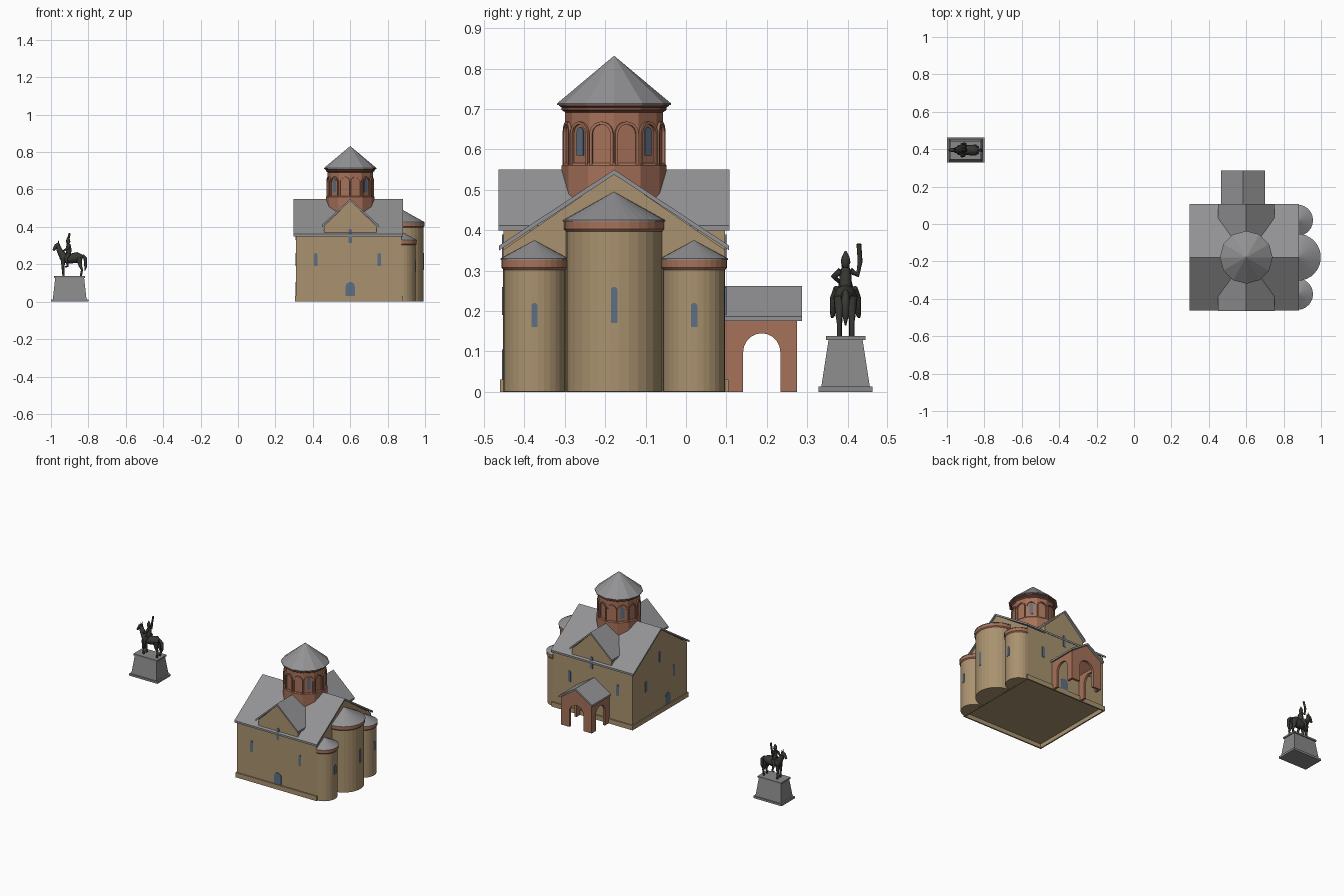
import bpy, bmesh
from math import sin, cos, pi, radians
from mathutils import Vector

if "Cube" in bpy.data.objects:
    bpy.data.objects.remove(bpy.data.objects["Cube"])


def material(name, r, g, b):
    m = bpy.data.materials.new(name)
    m.use_nodes = True
    m.diffuse_color = (r, g, b, 1)
    m.node_tree.nodes["Principled BSDF"].inputs["Base Color"].default_value = (r, g, b, 1)
    return m


SAND = material("sandstone", .40, .29, .16)
SLATE = material("grey roof", .29, .29, .30)
BRICK = material("terracotta", .38, .165, .10)
TRIM = material("dark terracotta", .23, .085, .055)
GLASS = material("blue glass", .11, .16, .23)
STONE = material("pedestal stone", .25, .25, .255)
BRONZE = material("dark bronze", .04, .04, .035)
CY = -.178           # church axis
DRUM = (.6, CY)      # centre of the crossing


def finish(name, bm, mat):
    bmesh.ops.remove_doubles(bm, verts=bm.verts, dist=1e-5)
    bmesh.ops.recalc_face_normals(bm, faces=bm.faces)
    mesh = bpy.data.meshes.new(name)
    bm.to_mesh(mesh)
    bm.free()
    mesh.materials.append(mat)
    ob = bpy.data.objects.new(name, mesh)
    bpy.context.scene.collection.objects.link(ob)
    return ob


def prism(name, mat, profile, d0, d1, angle=0, centre=(0, 0)):
    """Upright profile (sideways, height) extruded along a compass angle."""
    a = radians(angle)
    out, side = Vector((cos(a), sin(a), 0)), Vector((-sin(a), cos(a), 0))
    origin = Vector((*centre, 0))
    bm = bmesh.new()
    ends = [[bm.verts.new(origin + side * u + out * d + Vector((0, 0, z)))
             for u, z in profile] for d in (d0, d1)]
    for ring in ends:
        bm.faces.new(ring)
    n = len(profile)
    for i in range(n):
        j = (i + 1) % n
        bm.faces.new((ends[0][i], ends[0][j], ends[1][j], ends[1][i]))
    return finish(name, bm, mat)


def lathe(name, mat, centre, profile, n, start=0, sweep=360):
    """Faceted turned shape from (radius, height) points."""
    bm = bmesh.new()
    rings = []
    for r, z in profile:
        angles = [radians(start + sweep * i / n) for i in range(n + 1)]
        rings.append([bm.verts.new((centre[0] + r * cos(a), centre[1] + r * sin(a), z)) for a in angles])
    for low, high in zip(rings, rings[1:]):
        for i in range(n):
            bm.faces.new((low[i], low[i + 1], high[i + 1], high[i]))
    bmesh.ops.remove_doubles(bm, verts=bm.verts, dist=1e-5)
    bmesh.ops.holes_fill(bm, edges=[e for e in bm.edges if e.is_boundary and sweep == 360])
    return finish(name, bm, mat)


def block(name, mat, centre, bottom, top, z0, z1, caps=True):
    """Box or tapered block from half sizes at bottom and top."""
    bm = bmesh.new()
    rings = [[bm.verts.new((centre[0] + sx * h[0], centre[1] + sy * h[1], z))
              for sx, sy in ((-1, -1), (1, -1), (1, 1), (-1, 1))]
             for h, z in ((bottom, z0), (top, z1))]
    if caps:
        for ring in rings:
            bm.faces.new(ring)
    for i in range(4):
        j = (i + 1) % 4
        bm.faces.new((rings[0][i], rings[0][j], rings[1][j], rings[1][i]))
    return finish(name, bm, mat)


def arch(u, half, z0, top, n=10):
    spring = top - half
    curve = [(u + half * cos(pi * i / n), spring + half * sin(pi * i / n)) for i in range(n + 1)]
    return [(u + half, z0)] + curve + [(u - half, z0)]


def house(half, z0, eave, ridge):
    return [(-half, z0), (half, z0), (half, eave), (0, ridge), (-half, eave)]


def chevron(half, eave, ridge, t=.012):
    return [(-half, eave - t), (0, ridge - t), (half, eave - t), (half, eave), (0, ridge), (-half, eave)]


def window(name, wall, u, z0, top, half, angle, centre):
    prism(name, GLASS, arch(u, half, z0, top), wall - .004, wall + .003, angle, centre)


# Main hall, cross arm and their roofs
plinth = block("plinth", SAND, (.592, CY), (.287, .283), (.287, .283), 0, .03, caps=False)
solid = plinth.modifiers.new("thickness", "SOLIDIFY")
solid.thickness = .012
prism("hall_walls", SAND, house(.275, .026, .351, .54), .31, .873, 0, (0, CY))
prism("hall_roof", SLATE, chevron(.285, .362, .55), .298, .882, 0, (0, CY))
prism("cross_gable_walls", SAND, house(.14, .33, .404, .54), -.274, .274, 90, DRUM)
prism("cross_roof", SLATE, chevron(.15, .412, .55), -.286, .286, 90, DRUM)

# Wall windows and doors
for side, label in ((-1, "front"), (1, "back")):
    for u in (-.185, .155):
        window(label + "_window", .275, -side * u, .19, .26, .009, 90 * side, DRUM)
    window(label + "_gable_window", .275, 0, .315, .39, .009, 90 * side, DRUM)
    window(label + "_door", .275, 0, .03, .105, .025, 90 * side, DRUM)
for u in (-.14, .14):
    window("end_window", -.31, u, .19, .26, .009, 180, (0, CY))
window("end_gable_window", -.31, 0, .33, .40, .009, 180, (0, CY))
window("end_door", -.31, .08, .03, .105, .025, 180, (0, CY))

# Three apses
for label, y, r, eave, apex, w0, w1 in (("main", CY, .119, .425, .495, .17, .26),
                                        ("front", -.375, .077, .33, .375, .16, .22),
                                        ("back", .02, .077, .33, .375, .16, .22)):
    c = (.873, y)
    n = 15
    rim = r + .007
    low = eave - .028
    half_turn = dict(n=n, start=-90, sweep=180)
    lathe(label + "_apse_wall", SAND, c, [(0, .001), (r, .001), (r, low)], **half_turn)
    lathe(label + "_apse_cornice", TRIM if r < 0 else BRICK, c,
          [(r, low), (rim - .002, low + .006), (rim - .002, eave)], **half_turn)
    lathe(label + "_apse_roof", SLATE, c, [(r, eave - .003), (rim, eave - .003), (rim, eave), (0, apex)], **half_turn)
    window(label + "_apse_window", r * cos(pi / n / 2), 0, w0, w1, .008, 0, c)

# Drum with blind arcade and pointed roof
lathe("drum_base", BRICK, DRUM, [(.13, .42), (.13, .56), (.125, .566)], 12)
lathe("drum_wall", BRICK, DRUM, [(.121, .5), (.121, .705)], 12)
lathe("drum_cornice", TRIM, DRUM, [(.121, .692), (.13, .698), (.13, .704), (.136, .708), (.136, .714)], 12)
lathe("drum_roof", SLATE, DRUM, [(.13, .71), (.141, .71), (.141, .714), (0, .832)], 12)
face = .121 * cos(pi / 12)
for k in range(12):
    angle = 15 + 30 * k
    band = arch(0, .030, .562, .669) + arch(0, .023, .562, .662)[::-1]
    prism("drum_arch", BRICK, band, face - .003, face + .007, angle, DRUM)
    if angle % 90 == 45:
        window("drum_window", face, 0, .585, .655, .011, angle, DRUM)

# Open porch, hollowed with arches on three sides
PORCH = (.583, 0)
porch = prism("porch_walls", BRICK, house(.108, 0, .178, .25), .095, .275, 90, PORCH)
cutters = [prism("porch_hollow", BRICK, house(.094, -.01, .165, .23), .08, .261, 90, PORCH),
           prism("porch_end_cut", BRICK, arch(0, .05, -.01, .15), .2, .3, 90, PORCH),
           prism("porch_side_cut", BRICK, arch(.1875, .046, -.01, .145), -.2, .2, 0, PORCH)]
for cutter in cutters:
    cutter.hide_render = True
    cut = porch.modifiers.new("opening", "BOOLEAN")
    cut.operation = "DIFFERENCE"
    cut.solver = "EXACT"
    cut.object = cutter
graph = bpy.context.evaluated_depsgraph_get()
hollow = bpy.data.meshes.new_from_object(porch.evaluated_get(graph))
porch.modifiers.clear()
porch.data = hollow
for cutter in cutters:
    bpy.data.objects.remove(cutter)
prism("porch_roof", SLATE, chevron(.118, .187, .262), .096, .287, 90, PORCH)

# Statue pedestal
P = (-.9, .395)
block("pedestal_base", STONE, P, (.1, .067), (.1, .067), 0, .013)
block("pedestal_shaft", STONE, P, (.09, .06), (.077, .042), .013, .13)
block("pedestal_cap", STONE, P, (.083, .049), (.083, .049), .128, .138)


def limb(name, *points):
    """Rounded tube through (x, y, z, radius) points."""
    curve = bpy.data.curves.new(name, "CURVE")
    curve.dimensions = "3D"
    curve.bevel_depth = 1
    curve.bevel_resolution = 2
    curve.use_fill_caps = True
    spline = curve.splines.new("POLY")
    spline.points.add(len(points) - 1)
    for p, (x, y, z, r) in zip(spline.points, points):
        p.co = (P[0] + x, P[1] + y, z, 1)
        p.radius = r
    temp = bpy.data.objects.new(name, curve)
    bpy.context.scene.collection.objects.link(temp)
    mesh = bpy.data.meshes.new_from_object(temp.evaluated_get(bpy.context.evaluated_depsgraph_get()))
    bpy.data.objects.remove(temp)
    mesh.materials.clear()
    mesh.materials.append(BRONZE)
    mesh.shade_smooth()
    ob = bpy.data.objects.new(name, mesh)
    bpy.context.scene.collection.objects.link(ob)


# Horse
limb("horse_body", (-.052, 0, .24, .01), (-.035, 0, .236, .027), (0, 0, .23, .026), (.045, 0, .237, .029), (.068, 0, .24, .012))
limb("horse_neck", (-.035, 0, .245, .022), (-.055, 0, .275, .015), (-.064, 0, .305, .01))
limb("horse_head", (-.056, 0, .311, .009), (-.072, 0, .298, .011), (-.088, 0, .274, .006))
limb("horse_tail", (.068, 0, .25, .006), (.084, 0, .23, .01), (.086, 0, .19, .008), (.08, 0, .165, .002))
for s in (-1, 1):
    limb("horse_ear", (-.06, s * .006, .31, .004), (-.06, s * .008, .328, .001))
    limb("horse_front_leg", (-.035, s * .014, .225, .013), (-.036, s * .015, .18, .007), (-.033, s * .015, .138, .006))
    limb("horse_hind_leg", (.05, s * .014, .235, .017), (.056, s * .016, .195, .01), (.066, s * .016, .17, .006), (.06, s * .016, .138, .006))
    limb("rider_leg", (-.005, s * .018, .255, .012), (-.02, s * .03, .23, .009), (-.01, s * .032, .19, .006), (-.024, s * .033, .186, .004))

# Rider with one arm raised
limb("rider_torso", (-.006, 0, .25, .014), (-.006, 0, .285, .015), (-.006, 0, .308, .01))
limb("rider_head", (-.008, 0, .308, .006), (-.008, 0, .32, .012), (-.008, 0, .333, .01), (-.008, 0, .349, .002))
limb("raised_arm", (-.005, .012, .3, .008), (-.01, .03, .29, .007), (-.01, .036, .322, .006), (0, .033, .366, .006))
limb("rein_arm", (-.005, -.012, .3, .008), (-.01, -.029, .285, .007), (-.034, -.015, .272, .005))
